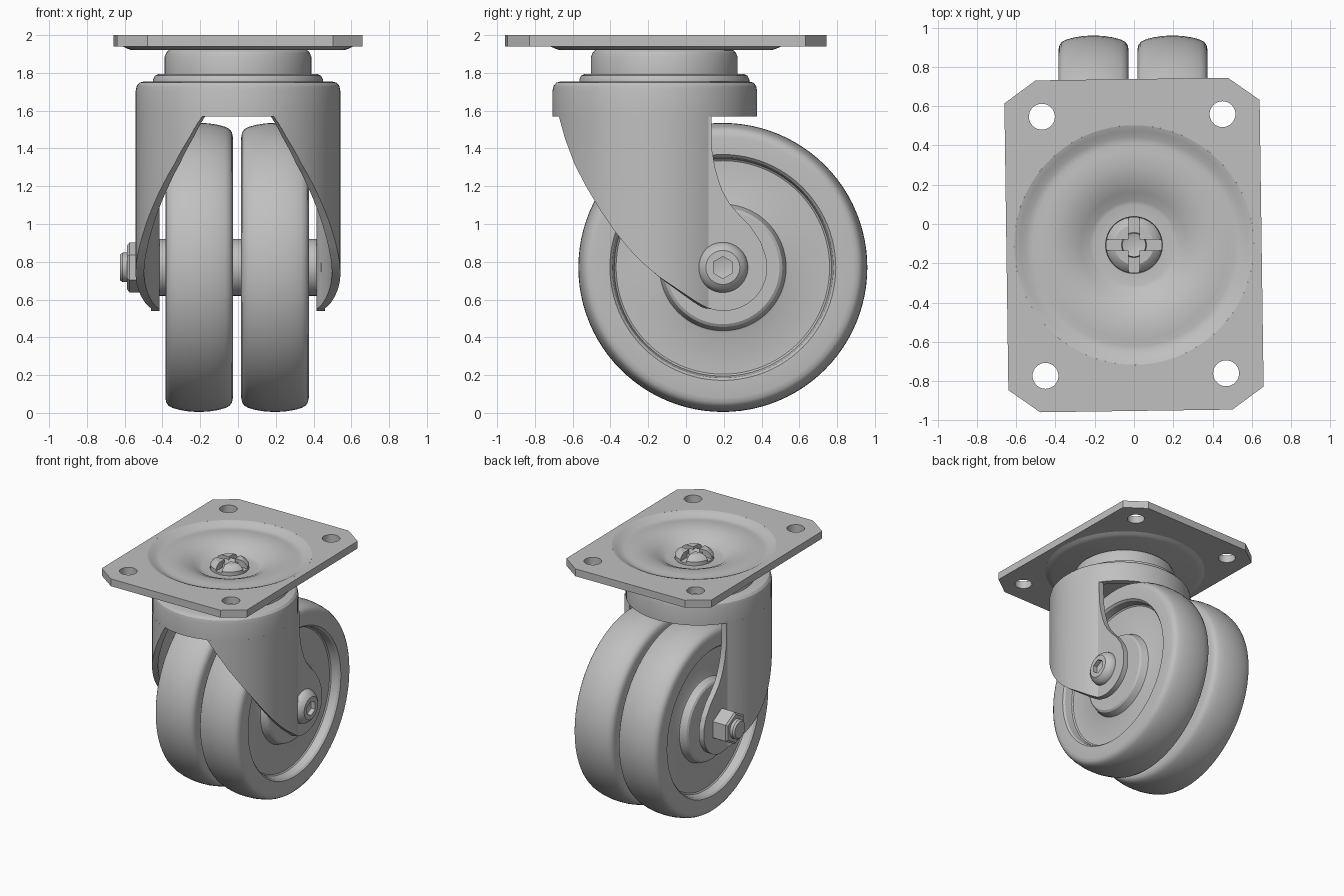
import bpy, bmesh, math
from mathutils import Matrix, Vector

cube = bpy.data.objects.get("Cube")
if cube:
    bpy.data.objects.remove(cube, do_unlink=True)

steel = bpy.data.materials.new("grey_steel")
steel.use_nodes = True
GREY = (0.527, 0.527, 0.527, 1)
steel.diffuse_color = GREY
steel.node_tree.nodes["Principled BSDF"].inputs["Base Color"].default_value = GREY

PIVOT_Y = -0.11           # swivel axis
AXLE = (0.195, 0.77)      # axle y, z
FORK_Y, FORK_R = -0.165, 0.542


def select_only(ob):
    bpy.ops.object.select_all(action='DESELECT')
    ob.select_set(True)
    bpy.context.view_layer.objects.active = ob


def finish(name, bm, loc=(0, 0, 0)):
    bmesh.ops.remove_doubles(bm, verts=bm.verts, dist=1e-5)
    bmesh.ops.recalc_face_normals(bm, faces=bm.faces)
    mesh = bpy.data.meshes.new(name)
    bm.to_mesh(mesh)
    bm.free()
    ob = bpy.data.objects.new(name, mesh)
    bpy.context.collection.objects.link(ob)
    ob.location = loc
    mesh.materials.append(steel)
    select_only(ob)
    bpy.ops.object.shade_smooth_by_angle(angle=math.radians(28))
    return ob


def lathe(name, profile, loc, axis='Z', closed=False, steps=72):
    """Revolve (radius, height) points about the given axis."""
    bm = bmesh.new()
    vs = [bm.verts.new((r, 0, h) if axis == 'Z' else (h, 0, r)) for r, h in profile]
    es = [bm.edges.new(p) for p in zip(vs, vs[1:])]
    if closed:
        es.append(bm.edges.new((vs[-1], vs[0])))
    bmesh.ops.spin(bm, geom=vs + es, cent=(0, 0, 0), steps=steps, angle=math.tau,
                   axis=(0, 0, 1) if axis == 'Z' else (1, 0, 0))
    return finish(name, bm, loc)


def cut(ob, cutter):
    mod = ob.modifiers.new("cut", 'BOOLEAN')
    mod.operation, mod.object, mod.solver = 'DIFFERENCE', cutter, 'EXACT'
    select_only(ob)
    bpy.ops.object.modifier_apply(modifier=mod.name)
    bpy.data.objects.remove(cutter, do_unlink=True)
    bpy.ops.object.shade_smooth_by_angle(angle=math.radians(28))


def box(name, size, loc):
    bm = bmesh.new()
    bmesh.ops.create_cube(bm, size=1)
    bmesh.ops.scale(bm, vec=size, verts=bm.verts)
    return finish(name, bm, loc)


def interp(points, y):
    for (a, za), (b, zb) in zip(points, points[1:]):
        if y <= b:
            return za + (zb - za) * max(0, (y - a) / (b - a))
    return points[-1][1]


# Mounting plate: clipped rectangle with four bolt holes and a round opening
curve = bpy.data.curves.new("mounting_plate", 'CURVE')
curve.dimensions, curve.fill_mode, curve.extrude = '2D', 'BOTH', 0.03


def outline(points):
    s = curve.splines.new('POLY')
    s.points.add(len(points) - 1)
    for p, (x, y) in zip(s.points, points):
        p.co = (x, y, 0, 1)
    s.use_cyclic_u = True


def circle(cx, cy, r, n):
    outline([(cx + r * math.cos(math.tau * i / n), cy + r * math.sin(math.tau * i / n))
             for i in range(n)])


outline([(0.65, 0.73), (0.49, 0.845), (-0.49, 0.845), (-0.65, 0.73),
         (-0.65, -0.73), (-0.49, -0.845), (0.49, -0.845), (0.65, -0.73)])
circle(0, 0, 0.61, 72)
for sx in (-1, 1):
    for sy in (-1, 1):
        circle(sx * 0.46, sy * 0.66, 0.066, 32)
plate = bpy.data.objects.new("mounting_plate", curve)
bpy.context.collection.objects.link(plate)
plate.location = (0, -0.107, 1.97)
plate.rotation_euler.z = math.radians(0.8)
select_only(plate)
bpy.ops.object.convert(target='MESH')
plate = bpy.context.object
plate.data.materials.clear()
plate.data.materials.append(steel)
bpy.ops.object.shade_smooth_by_angle(angle=math.radians(28))

# Pressed dish in the plate, funnelling down to the kingpin
lathe("plate_dish", [(0.61, 2.0), (0.58, 1.99), (0.55, 1.972), (0.515, 1.968), (0.48, 1.974),
                     (0.4, 1.972), (0.34, 1.96), (0.27, 1.93), (0.225, 1.9), (0.205, 1.895),
                     (0.145, 1.895), (0.14, 1.86), (0, 1.86), (0, 1.83), (0.36, 1.92),
                     (0.56, 1.92), (0.585, 1.928), (0.61, 1.94)],
      (0, -0.107, 0), closed=True)

# Kingpin end with crossed slots and a conical centre
pin = lathe("kingpin", [(0, 1.85), (0.143, 1.85), (0.143, 1.925), (0.125, 1.95),
                        (0.1, 1.965), (0, 1.965)], (0, -0.107, 0))
cut(pin, box("slot_x", (0.4, 0.055, 0.1), (0, -0.107, 1.96)))
cut(pin, box("slot_y", (0.055, 0.4, 0.1), (0, -0.107, 1.96)))
lathe("kingpin_tip", [(0.065, 1.9), (0.06, 1.945), (0, 1.925)], (0, -0.107, 0))

# Swivel neck and bearing ring
lathe("swivel_neck", [(0.36, 1.925), (0.378, 1.91), (0.388, 1.885), (0.388, 1.79), (0.3, 1.79)],
      (0, PIVOT_Y - 0.005, 0))
lathe("bearing_ring", [(0.3, 1.795), (0.42, 1.795), (0.44, 1.785), (0.45, 1.765),
                       (0.45, 1.74), (0.3, 1.74)], (0, PIVOT_Y - 0.005, 0), closed=True)

# Fork crown: rounded cup open at the bottom
R = FORK_R
lathe("fork_crown", [(0, 1.755), (R - 0.045, 1.755), (R - 0.02, 1.748), (R - 0.006, 1.732),
                     (R, 1.705), (R, 1.57), (R - 0.045, 1.57), (R - 0.045, 1.69), (0, 1.69)],
      (0, FORK_Y, 0))

# Fork legs: curved wall running into a flat axle plate
FRONT_EDGE = [(-0.673, 1.57), (-0.64, 1.45), (-0.59, 1.317), (-0.53, 1.2), (-0.457, 1.078),
              (-0.38, 0.965), (-0.3, 0.866), (-0.22, 0.785), (-0.14, 0.718), (0.06, 0.585)]
BACK_EDGE = [(0.136, 1.4), (0.148, 1.32), (0.166, 1.25), (0.193, 1.175), (0.23, 1.11),
             (0.28, 1.05), (0.34, 0.99), (0.4, 0.9), (0.43, 0.77)]
LEG_R, FLAT_Y, SHEET = 0.23, 0.12, 0.045


def fork_leg(name, side):
    columns = []
    a0 = math.asin((-0.673 - FORK_Y) / R)
    a1 = math.asin((FLAT_Y - FORK_Y) / R)
    for i in range(41):
        a = a0 + (a1 - a0) * i / 40
        n = Vector((math.cos(a), math.sin(a)))
        columns.append((Vector((0, FORK_Y)) + n * R, n))
    flat_x = columns[-1][0].x
    ys = [0.134] + [0.136 + 0.291 * math.sin(math.pi / 2 * i / 24) for i in range(25)]
    columns += [(Vector((flat_x, y)), Vector((1, 0))) for y in ys]
    bm = bmesh.new()
    rings = []
    for p, n in columns:
        y = p.y
        arc = math.sqrt(max(0, LEG_R ** 2 - (y - 0.2) ** 2))
        low = interp(FRONT_EDGE, y) if y < 0.06 else AXLE[1] - arc
        high = 1.57 if y < 0.135 else max(interp(BACK_EDGE, y), AXLE[1] + arc)
        q = p - n * SHEET
        rings.append([bm.verts.new((side * v.x, v.y, z))
                      for v, z in ((p, low), (p, high), (q, high), (q, low))])
    for r, s in zip(rings, rings[1:]):
        for k in range(4):
            bm.faces.new((r[k], r[k - 1], s[k - 1], s[k]))
    bm.faces.new(rings[0])
    bm.faces.new(rings[-1])
    finish(name, bm)


fork_leg("left_fork_leg", 1)
fork_leg("right_fork_leg", -1)

# Twin wheels: crowned tread, recessed web, raised hub
HALF = [(0.1, 0.165), (0.3, 0.165), (0.315, 0.155), (0.335, 0.105), (0.345, 0.1),
        (0.565, 0.1), (0.575, 0.108), (0.585, 0.165), (0.598, 0.179), (0.69, 0.179),
        (0.715, 0.174), (0.732, 0.162), (0.744, 0.14), (0.755, 0.1), (0.763, 0.05)]
wheel = HALF + [(0.765, 0)] + [(r, -h) for r, h in reversed(HALF)]
for name, x in (("left_wheel", 0.196), ("right_wheel", -0.206)):
    lathe(name, wheel, (x, *AXLE), 'X', closed=True, steps=96)

# Axle spacer through both hubs
lathe("axle_spacer", [(0, -0.415), (0.15, -0.415), (0.15, 0.415), (0, 0.415)], (0, *AXLE), 'X')

# Domed bolt head with a hexagonal socket
head = lathe("bolt_head", [(0, 0.44), (0.133, 0.44), (0.133, 0.468), (0.127, 0.488),
                           (0.113, 0.508), (0.09, 0.525), (0, 0.525)], (0, *AXLE), 'X')
cut(head, lathe("socket_cutter", [(0, 0.475), (0.058, 0.49), (0.058, 0.6), (0, 0.6)],
                (0, *AXLE), 'X', steps=6))

# Hex nut, washer collar and bolt end
lathe("axle_nut", [(0, -0.45), (0.132, -0.45), (0.132, -0.575), (0.115, -0.588), (0, -0.588)],
      (0, *AXLE), 'X', steps=6)
lathe("bolt_end", [(0, -0.58), (0.078, -0.58), (0.078, -0.612), (0.066, -0.626), (0, -0.626)],
      (0, *AXLE), 'X', steps=40)
